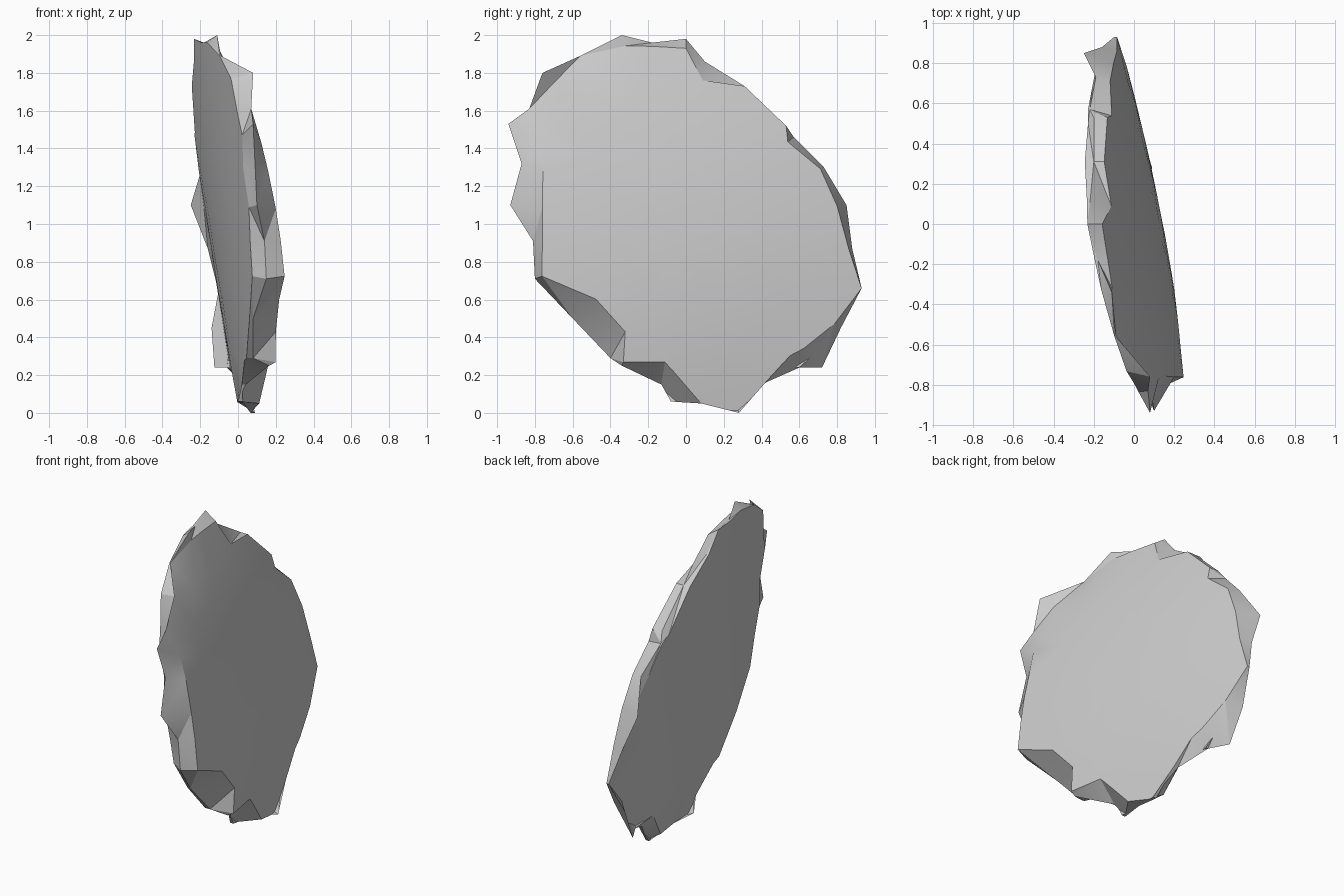
import bpy
import bmesh
import math
from mathutils import Vector

cube = bpy.data.objects.get("Cube")
if cube:
    bpy.data.objects.remove(cube, do_unlink=True)

# Broken outline of the slab: x, y, z, left-side chip depth, right-side chip depth
OUTLINE = [
    (-.11, -.34, 2, .06, .04), (-.18, -.18, 1.96, .02, 0), (-.23, 0, 1.98, .05, 0),
    (-.22, .1, 1.86, .1, 0), (-.2, .31, 1.73, 0, 0), (-.2, .53, 1.52, 0, .04),
    (-.22, .57, 1.46, .04, 0), (-.19, .73, 1.3, .02, .05), (-.25, .85, 1.1, .05, .04),
    (-.16, .88, .87, .02, .06), (-.1, .93, .66, 0, .1), (-.14, .82, .45, .04, .06),
    (-.125, .72, .24, .14, .08), (-.06, .6, .24, .08, 0), (.02, .42, .16, 0, .08),
    (.09, .28, 0, 0, .06), (.03, .08, .05, 0, .05), (0, -.08, .06, .16, 0),
    (.04, -.13, .15, .12, 0), (.165, -.34, .25, .02, .03), (.08, -.4, .29, .16, 0),
    (.08, -.6, .5, .16, 0), (.15, -.8, .71, .04, .04), (.14, -.81, .91, .05, .02),
    (.1, -.93, 1.1, .17, .1), (.09, -.87, 1.32, .12, .08),
    (.08, -.94, 1.53, .2, .12), (.07, -.83, 1.61, .12, .05),
    (.08, -.76, 1.8, .08, .04), (-.09, -.56, 1.89, .17, 0),
]
CENTRE = Vector((0, 1))


def left_surface(y, z):
    """Face domed mostly along its height."""
    return .253 - .19 * y - .155 * z - .13 * (z - 1) ** 2 - .05 * y * y


def right_surface(y, z):
    """Face domed slightly along its depth."""
    return .025 - .1 * y - .13 * z + .08 * y * y - .04 * y * z


def inset_points(column):
    """Outline points moved toward the centre by their chip depth."""
    for row in OUTLINE:
        point = Vector(row[1:3])
        yield point + (CENTRE - point).normalized() * row[column]


def bridge(bm, ring_a, ring_b):
    count = len(ring_a)
    for i in range(count):
        j = (i + 1) % count
        bm.faces.new((ring_a[i], ring_b[i], ring_b[j], ring_a[j]))


def broad_face(bm, surface, column):
    """Concentric rings that follow the surface; returns the outer ring."""
    rings = []
    for scale in (1, .75, .5, .25):
        ring = []
        for point in inset_points(column):
            p = CENTRE.lerp(point, scale)
            ring.append(bm.verts.new((surface(*p), *p)))
        rings.append(ring)
    for outer, inner in zip(rings, rings[1:]):
        bridge(bm, outer, inner)
    bm.faces.new(rings[-1])
    return rings[0]


# Slab: two broad tilted faces
bm = bmesh.new()
left_ring = broad_face(bm, left_surface, 3)
right_ring = broad_face(bm, right_surface, 4)

# Faceted broken rim with a jagged ridge between the faces
ridge = [bm.verts.new(row[:3]) for row in OUTLINE]
bridge(bm, left_ring, ridge)
bridge(bm, ridge, right_ring)
bmesh.ops.remove_doubles(bm, verts=bm.verts, dist=.004)
bmesh.ops.triangulate(bm, faces=bm.faces)
bmesh.ops.recalc_face_normals(bm, faces=bm.faces)
mesh = bpy.data.meshes.new("stone_slab")
bm.to_mesh(mesh)
bm.free()
slab = bpy.data.objects.new("stone_slab", mesh)
bpy.context.collection.objects.link(slab)

# Plain grey stone
stone = bpy.data.materials.new("grey_stone")
stone.use_nodes = True
grey = (.6, .6, .6, 1)
stone.diffuse_color = grey
stone.node_tree.nodes["Principled BSDF"].inputs["Base Color"].default_value = grey
mesh.materials.append(stone)

# Soft shading only between nearly level facets
bpy.context.view_layer.objects.active = slab
slab.select_set(True)
bpy.ops.object.shade_smooth_by_angle(angle=math.radians(24))
